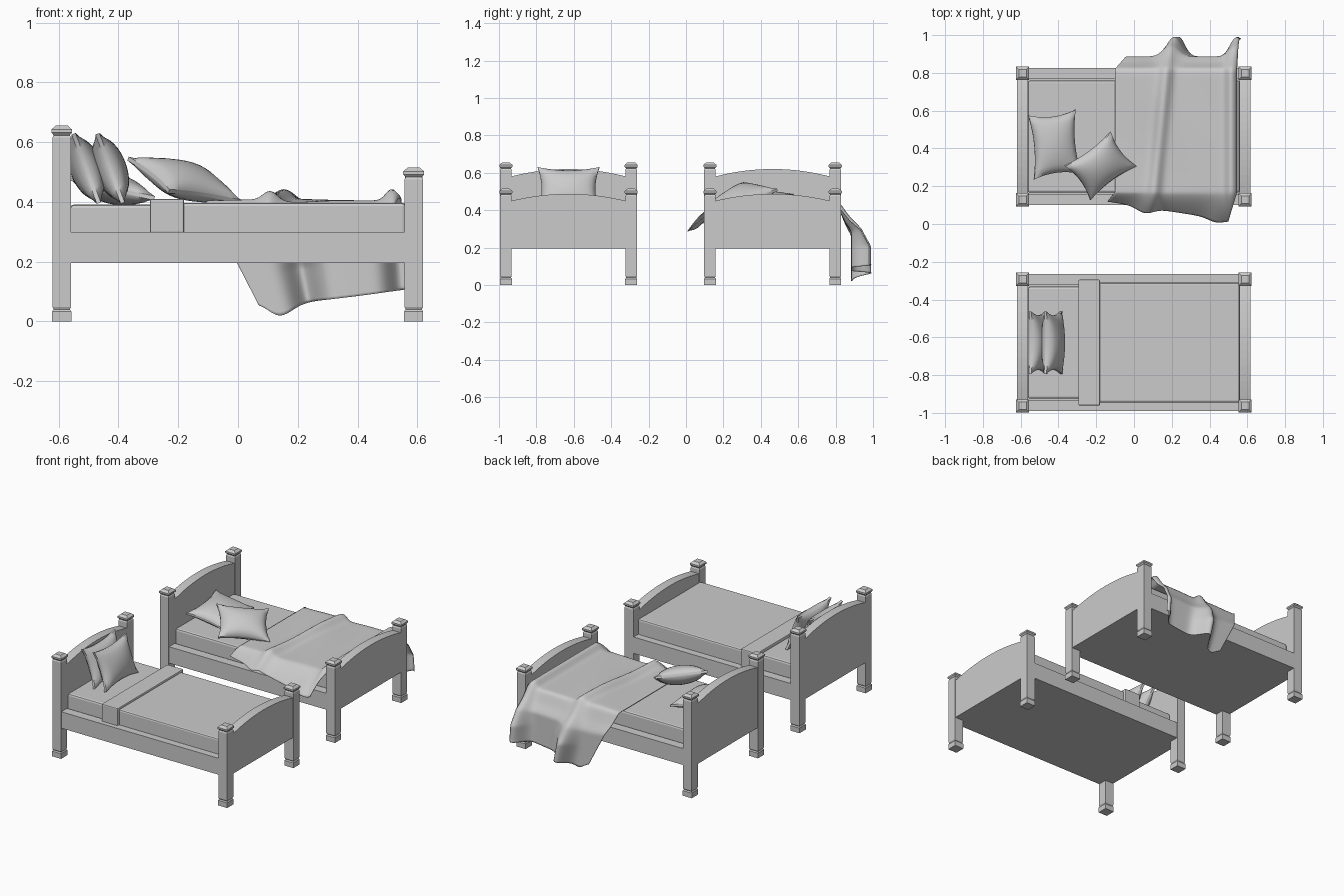
import bpy, bmesh, math
from mathutils import Vector, Matrix

if "Cube" in bpy.data.objects:
    bpy.data.objects.remove(bpy.data.objects["Cube"])


def finish(bm, name, smooth=None):
    bmesh.ops.recalc_face_normals(bm, faces=bm.faces)
    me = bpy.data.meshes.new(name)
    bm.to_mesh(me)
    bm.free()
    ob = bpy.data.objects.new(name, me)
    bpy.context.collection.objects.link(ob)
    if smooth:
        bpy.ops.object.select_all(action='DESELECT')
        ob.select_set(True)
        bpy.context.view_layer.objects.active = ob
        bpy.ops.object.shade_smooth_by_angle(angle=math.radians(smooth))
    return ob


def box(name, x0, x1, y0, y1, z0, z1, bevel=0):
    bm = bmesh.new()
    bmesh.ops.create_cube(bm, size=1)
    for v in bm.verts:
        v.co = ((x0 + x1) / 2 + v.co.x * (x1 - x0), (y0 + y1) / 2 + v.co.y * (y1 - y0),
                (z0 + z1) / 2 + v.co.z * (z1 - z0))
    if bevel:
        bmesh.ops.bevel(bm, geom=bm.edges[:], offset=bevel, segments=2, affect='EDGES', profile=0.5)
    return finish(bm, name)


def post(name, x, y, h):
    # square section swept through a half-width / height profile
    prof = [(.032, 0), (.032, .033), (.027, .04), (.031, .048), (.031, h - .04), (.027, h - .032),
            (.035, h - .023), (.035, h - .013), (.02, h)]
    bm = bmesh.new()
    rings = [[bm.verts.new((x + a * r, y + b * r, z)) for a, b in ((-1, -1), (1, -1), (1, 1), (-1, 1))]
             for r, z in prof]
    for lo, hi in zip(rings, rings[1:]):
        for i in range(4):
            bm.faces.new((lo[i], lo[(i + 1) % 4], hi[(i + 1) % 4], hi[i]))
    bm.faces.new(rings[0])
    bm.faces.new(rings[-1])
    finish(bm, name)


def arched_board(name, x, yc, z0, z_end, z_mid):
    # flat panel with an arched top edge
    half, n = .325, 16
    bm = bmesh.new()
    pts = [(-half, z0), (half, z0)]
    for i in range(n + 1):
        a = 1 - 2 * i / n
        pts.append((half * a, z_mid - (z_mid - z_end) * a * a))
    f = bm.faces.new([bm.verts.new((x - .029, yc + y, z)) for y, z in pts])
    ext = bmesh.ops.extrude_face_region(bm, geom=[f])
    bmesh.ops.translate(bm, vec=(.058, 0, 0), verts=[g for g in ext['geom'] if isinstance(g, bmesh.types.BMVert)])
    finish(bm, name)


def pillow(name, centre, long_axis, short_axis, bulge=.05):
    # cushion with pinched corners and a thin seam; axes are half extents
    u, v = Vector(long_axis), Vector(short_axis)
    n = u.cross(v).normalized()
    bm = bmesh.new()
    bmesh.ops.create_cube(bm, size=2)
    bmesh.ops.subdivide_edges(bm, edges=bm.edges[:], cuts=13, use_grid_fill=True)
    for p in bm.verts:
        a, b, c = p.co
        ka, kb = max(0, 1 - a * a), max(0, 1 - b * b)
        h = .007 + bulge * (ka * kb) ** .55
        p.co = Vector(centre) + u * a * (1 - .13 * kb) + v * b * (1 - .15 * ka) + n * c * h
    finish(bm, name, 50)


def bed_frame(tag, yc):
    for side, s in (("front", -1), ("back", 1)):
        post(f"{tag}_head_post_{side}", -.59, yc + s * .335, .655)
        post(f"{tag}_foot_post_{side}", .588, yc + s * .335, .515)
        box(f"{tag}_rail_{side}", -.58, .58, yc + s * .363, yc + s * .305, .195, .30)
    arched_board(f"{tag}_headboard", -.59, yc, .195, .575, .62)
    arched_board(f"{tag}_footboard", .588, yc, .195, .445, .487)
    box(f"{tag}_base", -.58, .58, yc - .33, yc + .33, .195, .25)
    box(f"{tag}_mattress", -.562, .56, yc - .297, yc + .297, .24, .391, .012)


def gauss(x, w):
    return math.exp(-(x / w) ** 2)


def blanket_point(s, t):
    # t: 0 front flap edge -> 0.2 mattress edge -> 0.6 back edge -> 1 hanging hem
    left, right = -.10, .545
    x = left + (right - left) * s
    if t < .2:
        f = 1 - t / .2
        y = .17 - f * (.05 + .10 * s + .03 * gauss(x - .1, .06) + .02 * gauss(x - .48, .06))
        z = .403 - .12 * f ** 1.4 * (.5 + .5 * s)
        x += -.045 * f * s + (1 - s) * -.04 * f
        fade = 1 - .6 * f
    elif t < .6:
        y, z, fade = .17 + .65 * (t - .2) / .4, .403, 1
    else:
        d = (t - .6) / .4
        flare = gauss(x - .17, .06) + gauss(x - .53, .045)
        y = .82 + .065 * min(1, d * 3) + .105 * flare * min(1, 1.6 * d)
        z = .403 - d * (.345 + .04 * gauss(x - .03, .09) - .05 * s * s) - .02 * min(1, d * 6) * (1 - d)
        x += .17 * d * (1 - s) ** 2 + .02 * d * s
        fade = max(0, 1 - 2 * d)
    # long ridges across the bed
    z += fade * (.034 * gauss(x - .09 - .1 * y, .03) + .042 * gauss(x - .515, .025))
    z += fade * .006 * math.sin(9 * y + 14 * x) * gauss(x - .15, .15)
    return x, y, max(z, .012)


def blanket():
    nx, ny = 56, 80
    bm = bmesh.new()
    g = [[bm.verts.new(blanket_point(i / nx, j / ny)) for i in range(nx + 1)] for j in range(ny + 1)]
    for j in range(ny):
        for i in range(nx):
            bm.faces.new((g[j][i], g[j][i + 1], g[j + 1][i + 1], g[j + 1][i]))
    for _ in range(2):
        bmesh.ops.smooth_vert(bm, verts=[v for v in bm.verts if not v.is_boundary], factor=.5,
                              use_axis_x=True, use_axis_y=True, use_axis_z=True)
    ob = finish(bm, "rumpled_blanket", 60)
    m = ob.modifiers.new("thickness", 'SOLIDIFY')
    m.thickness = .004
    m.offset = 0


# two bed frames with mattresses
Y1, Y2 = -.628, .463
bed_frame("neat_bed", Y1)
bed_frame("messy_bed", Y2)

# tucked cover and folded band on the neat bed
box("tucked_cover", -.25, .56, Y1 - .317, Y1 + .317, .29, .397, .01)
box("folded_band", -.295, -.18, Y1 - .333, Y1 + .333, .295, .41, .006)

# two upright pillows leaning on the headboard
for i, x in enumerate((-.508, -.428)):
    pillow(f"upright_pillow_{i + 1}", (x, Y1, .512), (0, .165, 0), (-.042, 0, .116), .048)

# two tossed pillows and the draped blanket on the messy bed
pillow("tossed_pillow_low", (-.42, .42, .445), (-.015, .17, .005), (.125, .015, -.028), .045)
pillow("tossed_pillow_high", (-.178, .308, .472), (.122, .09, -.018), (.068, -.09, -.055), .05)
blanket()
